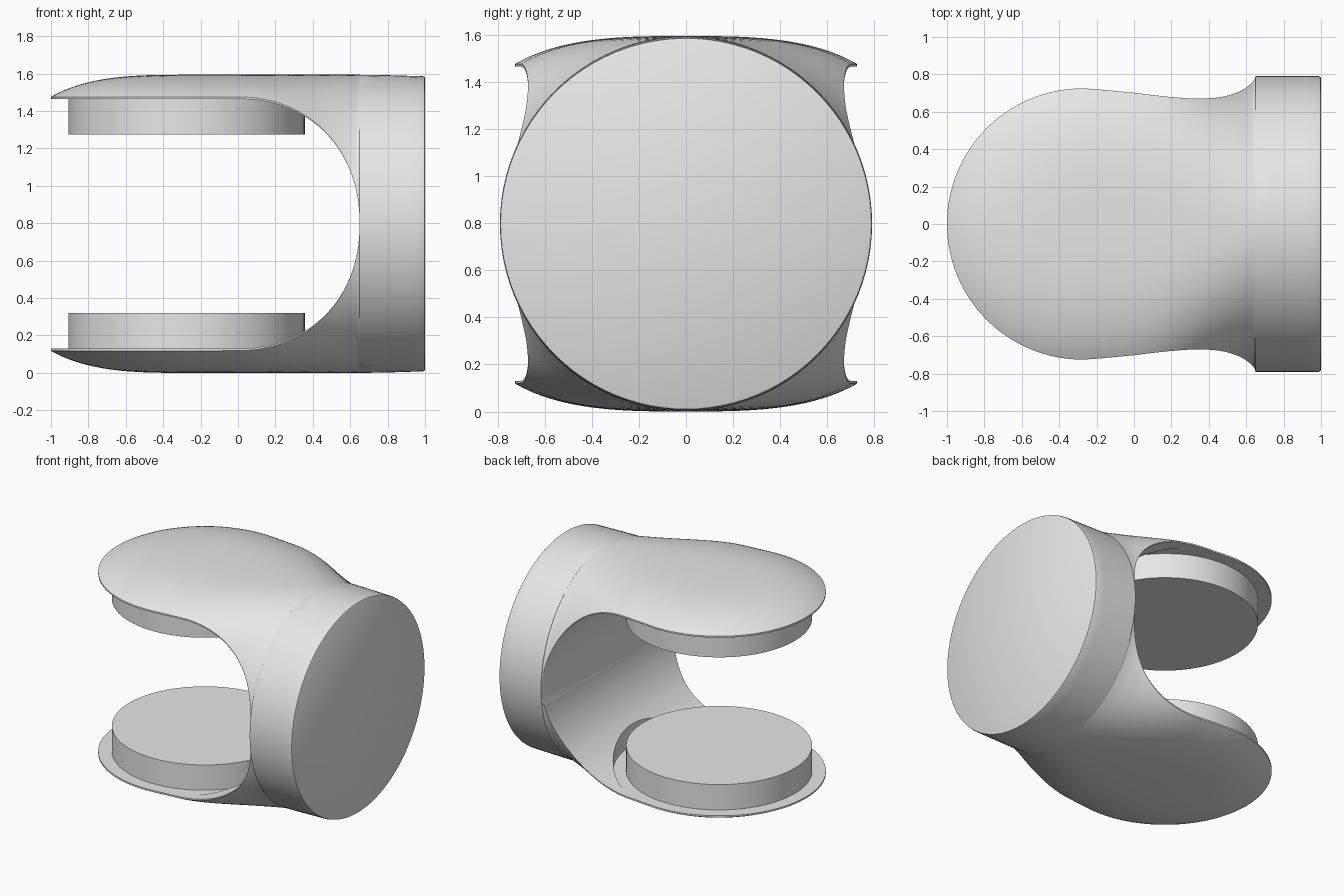
import bpy, bmesh
from math import sin, cos, radians, sqrt, hypot, pi

if "Cube" in bpy.data.objects:
    bpy.data.objects.remove(bpy.data.objects["Cube"])

MID = 0.797          # height of the mirror plane
PAD_X = -0.275       # centre of the rounded arm ends
HEAD_R = 0.725       # radius of the rounded arm ends
GAP = 0.667          # half height of the opening
THROAT = 0.65        # x of the inner wall
STEPS = 24           # divisions across half a section
WIDTHS = [0.725, 0.702, 0.682, 0.671, 0.678, 0.708, 0.752, 0.79]

grey = bpy.data.materials.new("light_grey")
grey.use_nodes = True
grey.diffuse_color = (0.8, 0.8, 0.8, 1)
grey.node_tree.nodes["Principled BSDF"].inputs["Base Color"].default_value = (0.8, 0.8, 0.8, 1)


def smooth(f):
    return f * f * (3 - 2 * f)


def arm_width(f):
    """Half width along the arm, as a smooth curve through WIDTHS."""
    last = len(WIDTHS) - 1
    i = min(int(f * last), last - 1)
    t = f * last - i
    a, b, c, d = (WIDTHS[max(0, min(last, i + k))] for k in (-1, 0, 1, 2))
    return b + t * (c - a + t * (2*a - 5*b + 4*c - d + t * (3*b - a - 3*c + d))) / 2


def section(x, w, a, n, h, dx=0):
    """Lower outer curve from one edge of the arm to the other."""
    pts = []
    for k in range(-STEPS, STEPS + 1):
        y = w * sin(k / STEPS * pi / 2)
        q = min(1, hypot(dx, y) / a)
        pts.append((x, y, -h * (1 - q ** n) ** (1 / n)))
    return pts


def finish(obj, bm):
    bmesh.ops.recalc_face_normals(bm, faces=bm.faces)
    bm.to_mesh(obj.data)
    bm.free()


def new_object(name, bm, z=MID):
    obj = bpy.data.objects.new(name, bpy.data.meshes.new(name))
    obj.location.z = z
    obj.data.materials.append(grey)
    bpy.context.collection.objects.link(obj)
    finish(obj, bm)
    return obj


def disc(name, radius, low, high):
    bm = bmesh.new()
    bmesh.ops.create_cone(bm, cap_ends=True, segments=96, radius1=radius,
                          radius2=radius, depth=high - low)
    bmesh.ops.translate(bm, verts=bm.verts, vec=(PAD_X, 0, (low + high) / 2))
    return new_object(name, bm)


def activate(obj):
    bpy.ops.object.select_all(action='DESELECT')
    obj.select_set(True)
    bpy.context.view_layer.objects.active = obj


# Stations along the lower half: (outer curve, inner height)
def arm_station(f):
    t = f * 105 - 15
    x = PAD_X * -t / 15 if t < 0 else THROAT * sin(radians(t))
    s = max(0, x / THROAT)
    u = -GAP * max(0, 1 - s ** 2.15) ** 0.465 if f < 1 else 0
    n = 3 - smooth(f)
    w = arm_width(f)
    edge = u - 0.012 * (1 - smooth(f))
    a = w / (1 - (-edge / MID) ** n) ** (1 / n)
    return x, w, a, n, u


stations = []
head_a = arm_station(0)[2]
for i in range(28):
    dx = -HEAD_R * cos(i / 28 * pi / 2)
    w = sqrt(max(0, HEAD_R ** 2 - dx * dx))
    stations.append((section(PAD_X + dx, w, head_a, 3, MID, dx), -GAP))
for i in range(61):
    x, w, a, n, u = arm_station(i / 60)
    stations.append((section(x, w, a, n, MID), u))
inner_count = len(stations)
for x, r, h in ((0.74, 0.79, 0.796), (0.83, 0.79, 0.794), (0.92, 0.79, 0.791),
                (0.985, 0.79, 0.79), (0.996, 0.787, 0.787), (1.0, 0.78, 0.78)):
    stations.append((section(x, r, r, 2, h), 0))

# Body: outer skin, thin rims, opening surface and end cap
bm = bmesh.new()
rows = []
for pts, u in stations:
    left, right = pts[0], pts[-1]
    loop = [(left[0], left[1], u)] + pts + [(right[0], right[1], u)]
    rows.append([bm.verts.new(p) for p in loop])
for i in range(len(rows) - 1):
    r0, r1 = rows[i], rows[i + 1]
    inside = i + 1 < inner_count
    for k in range(len(r0) - 1):
        bm.faces.new((r0[k], r0[k + 1], r1[k + 1], r1[k]))
    if inside:
        bm.faces.new((r0[0], r1[0], r1[-1], r0[-1]))
bm.faces.new(rows[-1])
bm.faces.new(rows[0])
bmesh.ops.remove_doubles(bm, verts=bm.verts, dist=0.00005)
body = new_object("clamp_body", bm)

# Mirror to the upper arm, then clear round seats for the pads
mirror = body.modifiers.new("mirror", 'MIRROR')
mirror.use_axis = (False, False, True)
mirror.use_clip = True
mirror.merge_threshold = 0.0001
seat = disc("seat_cutter", 0.72, 0.002 - GAP, GAP - 0.002)
seat.hide_render = True
cut = body.modifiers.new("seats", 'BOOLEAN')
cut.operation = 'DIFFERENCE'
cut.solver = 'EXACT'
cut.object = seat
activate(body)
for name in ("mirror", "seats"):
    bpy.ops.object.modifier_apply(modifier=name)
bpy.data.objects.remove(seat)

# Round pads facing each other
parts = [body,
         disc("lower_pad", 0.632, -GAP - 0.01, -0.477),
         disc("upper_pad", 0.632, 0.477, GAP + 0.01)]
for part in parts:
    activate(part)
    bpy.ops.object.shade_smooth_by_angle(angle=radians(32))
